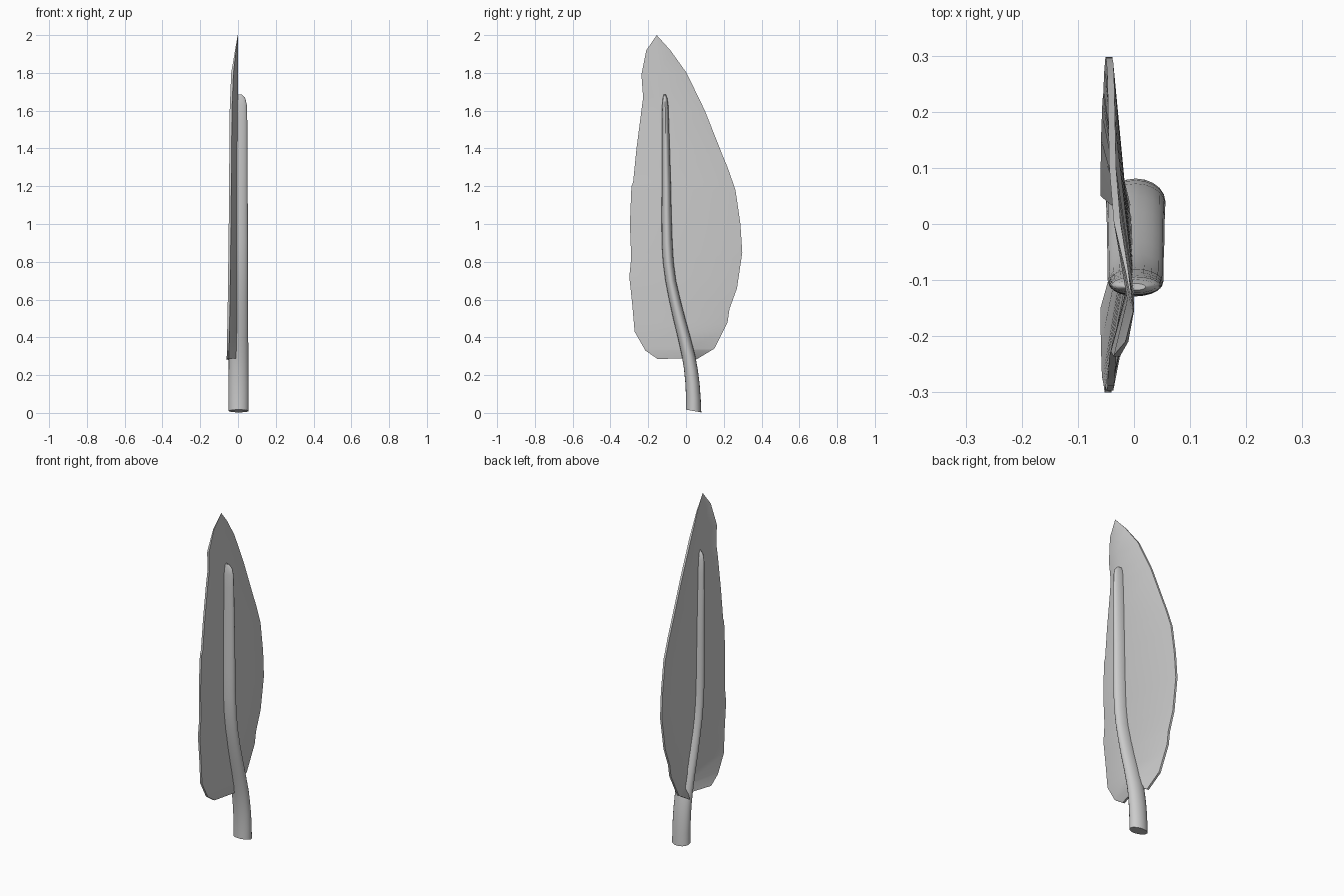
import bpy, math

if "Cube" in bpy.data.objects:
    bpy.data.objects.remove(bpy.data.objects["Cube"])

def interp(pts, z):
    for (a, ya), (b, yb) in zip(pts, pts[1:]):
        if z <= b:
            return ya + (yb - ya) * max(0, z - a) / (b - a)
    return pts[-1][1]

def make(name, verts, faces, angle):
    me = bpy.data.meshes.new(name)
    me.from_pydata(verts, [], faces)
    me.update()
    ob = bpy.data.objects.new(name, me)
    bpy.context.collection.objects.link(ob)
    bpy.ops.object.select_all(action='DESELECT')
    bpy.context.view_layer.objects.active = ob
    ob.select_set(True)
    bpy.ops.object.mode_set(mode='EDIT')
    bpy.ops.mesh.select_all(action='SELECT')
    bpy.ops.mesh.normals_make_consistent(inside=False)
    bpy.ops.object.mode_set(mode='OBJECT')
    bpy.ops.object.shade_smooth_by_angle(angle=math.radians(angle))
    return ob

# Blade: two halves folded back from the midrib; outlines are (z, y)
left = [(.285, -.15), (.33, -.215), (.43, -.272), (.58, -.285), (.72, -.3), (.82, -.29), (1, -.297),
        (1.2, -.289), (1.22, -.28), (1.4, -.262), (1.6, -.236), (1.67, -.227), (1.79, -.236), (1.92, -.21), (2, -.155)]
right = [(.28, .05), (.34, .15), (.48, .22), (.55, .23), (.66, .27), (.85, .298), (1, .288),
         (1.18, .262), (1.3, .22), (1.36, .195), (1.6, .1), (1.8, .003), (1.92, -.083), (2, -.155)]
mid = [(.29, .02), (.48, -.03), (.66, -.08), (.85, -.1), (1.2, -.105), (1.6, -.112), (1.8, -.135), (2, -.155)]
edge_x = [(.28, -.048), (.6, -.042), (1, -.037), (1.6, -.032), (1.8, -.024), (2, -.001)]
T = .012

zs = sorted({round(p[0], 3) for p in left + right if p[0] > .29} | {.29})
verts, faces = [], []
for z in zs:
    m, ex = interp(mid, z), interp(edge_x, z)
    t = T * min(1, (2.01 - z) / .2)
    base = z == .29
    zl, zr = (.285, .28) if base else (z, z)
    l, r = interp(left, zl), interp(right, zr)
    verts += [(ex, l, zl), (0, m, z), (ex, r, zr),
              (ex - t, r, zr), (-t, m, z), (ex - t, l, zl)]
for i in range(len(zs) - 1):
    for k in range(6):
        a, b = i * 6 + k, i * 6 + (k + 1) % 6
        faces.append((a, b, b + 6, a + 6))
for o in (0, (len(zs) - 1) * 6):
    faces += [(o, o + 1, o + 4, o + 5), (o + 1, o + 2, o + 3, o + 4)]
make("feather_blade", verts, faces, 25)

# Quill: oval tube, (z, y centre, y radius, x radius)
path = [(.01, .04, .041, .053), (.08, .039, .039, .053), (.16, .034, .038, .053), (.23, .026, .037, .052),
        (.3, .014, .036, .052), (.4, -.010, .034, .051), (.5, -.036, .032, .051), (.6, -.060, .030, .05),
        (.7, -.081, .028, .05), (.8, -.094, .028, .05), (.9, -.100, .028, .05), (1.05, -.103, .026, .049),
        (1.2, -.104, .024, .048), (1.4, -.107, .021, .047), (1.55, -.109, .018, .046),
        (1.63, -.110, .016, .044), (1.665, -.111, .012, .036), (1.685, -.112, .006, .018)]
N = 20
verts, faces = [], []
for z, c, ry, rx in path:
    tilt = .18 * max(0, 1 - z / .5)
    for k in range(N):
        a = 2 * math.pi * k / N
        y = ry * math.sin(a)
        verts.append((.003 + rx * math.cos(a), c + y, z - tilt * y))
for i in range(len(path) - 1):
    for k in range(N):
        a, b = i * N + k, i * N + (k + 1) % N
        faces.append((a, b, b + N, a + N))
faces += [tuple(range(N)), tuple(range((len(path) - 1) * N, len(path) * N))]
make("feather_quill", verts, faces, 40)
